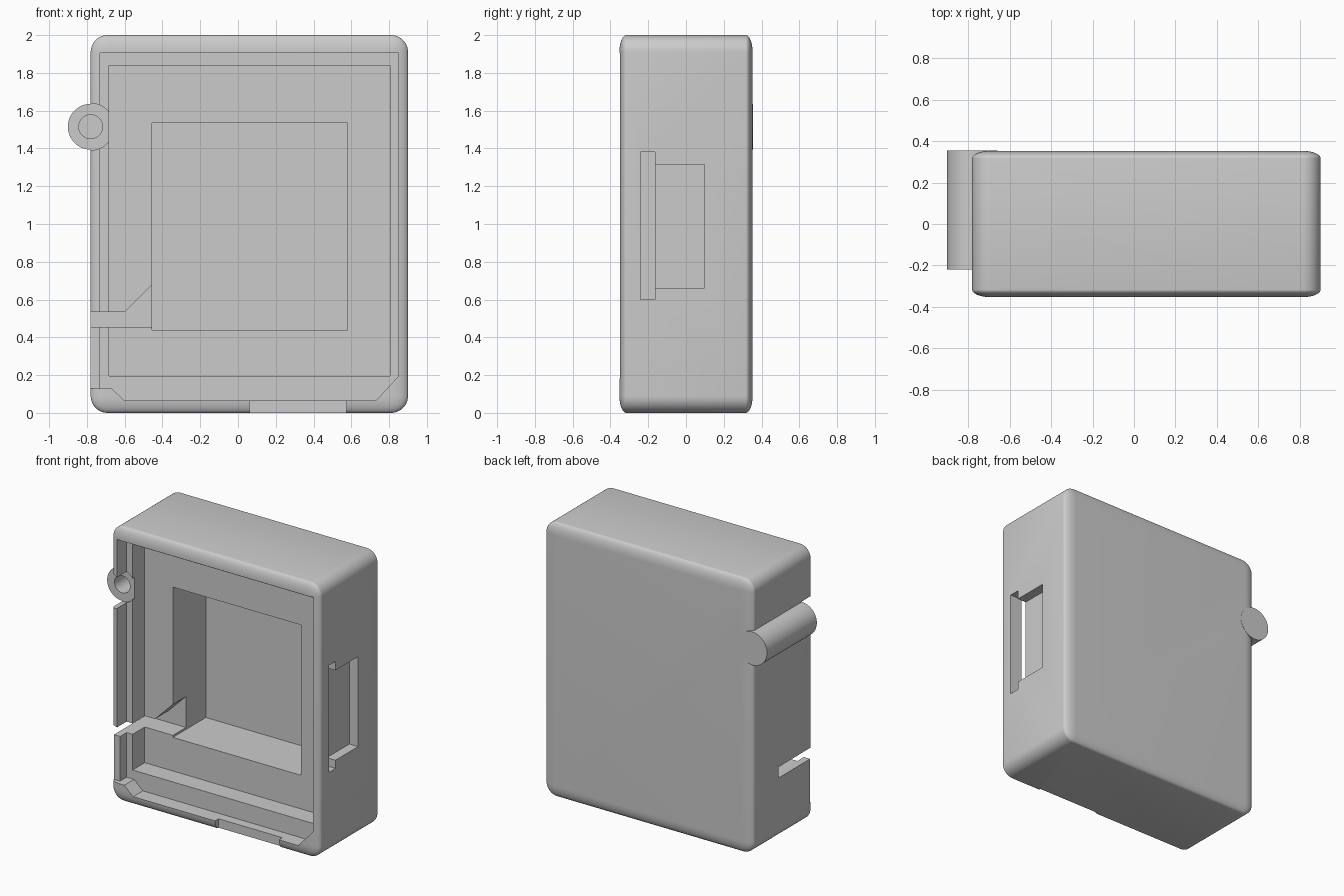
import bpy, bmesh, math

if "Cube" in bpy.data.objects:
    bpy.data.objects.remove(bpy.data.objects["Cube"])


def finish(bm, name):
    bmesh.ops.recalc_face_normals(bm, faces=bm.faces)
    mesh = bpy.data.meshes.new(name)
    bm.to_mesh(mesh)
    bm.free()
    obj = bpy.data.objects.new(name, mesh)
    bpy.context.collection.objects.link(obj)
    return obj


def prism(name, outline, y0, y1):
    """Extrude an x/z outline from y0 to y1."""
    bm = bmesh.new()
    face = bm.faces.new([bm.verts.new((x, y0, z)) for x, z in outline])
    new = bmesh.ops.extrude_face_region(bm, geom=[face])["geom"]
    bmesh.ops.translate(bm, vec=(0, y1 - y0, 0),
                        verts=[g for g in new if isinstance(g, bmesh.types.BMVert)])
    return finish(bm, name)


def block(name, x0, x1, y0, y1, z0, z1):
    return prism(name, [(x0, z0), (x1, z0), (x1, z1), (x0, z1)], y0, y1)


def peg(name, r, y0, y1, n=64):
    pts = [(-0.78 + r * math.cos(2 * math.pi * i / n),
            1.515 + r * math.sin(2 * math.pi * i / n)) for i in range(n)]
    return prism(name, pts, y0, y1)


def combine(target, tool, operation):
    mod = target.modifiers.new(tool.name, "BOOLEAN")
    mod.operation, mod.object, mod.solver = operation, tool, "EXACT"
    bpy.context.view_layer.objects.active = target
    bpy.ops.object.modifier_apply(modifier=mod.name)
    bpy.data.objects.remove(tool)


# Rounded shell: even bevel, then flattened in depth for shallow front/back fillets
squash = 0.4
bm = bmesh.new()
bmesh.ops.create_cube(bm, size=1)
bmesh.ops.scale(bm, vec=(1.68, 0.705 / squash, 2.0), verts=bm.verts)
bmesh.ops.bevel(bm, geom=bm.edges[:], offset=0.09, segments=10, profile=0.5, affect="EDGES")
bmesh.ops.scale(bm, vec=(1, squash, 1), verts=bm.verts)
bmesh.ops.translate(bm, vec=(0.06, 0, 1), verts=bm.verts)
case = finish(bm, "case_body")

# Side boss
combine(case, peg("side_boss", 0.121, -0.22, 0.3535), "UNION")

# Lid recess, main cavity and deep pocket, cable channel, side slot, notches
rim = [(-0.73, 1.905), (0.85, 1.905), (0.85, 0.195), (0.73, 0.065),
       (-0.60, 0.065), (-0.67, 0.13), (-0.73, 0.13)]
channel = [(-0.9, 0.455), (-0.4, 0.455), (-0.4, 0.735), (-0.6, 0.535), (-0.9, 0.535)]
cutters = [
    peg("boss_counterbore", 0.124, -0.5, -0.22),
    peg("boss_hole", 0.063, -0.5, 0.2),
    prism("lid_recess", rim, -0.5, -0.24),
    block("main_cavity", -0.682, 0.805, -0.5, -0.10, 0.195, 1.84),
    block("deep_pocket", -0.455, 0.58, -0.5, 0.28, 0.44, 1.535),
    prism("cable_channel", channel, -0.5, 0.05),
    block("side_slot", 0.79, 1.0, -0.24, -0.163, 0.60, 1.38),
    block("side_slot_recess", 0.83, 1.0, -0.2, 0.097, 0.66, 1.315),
    block("left_wall_relief", -0.9, -0.70, -0.5, -0.315, 0.13, 0.50),
    block("thumb_notch", 0.06, 0.575, -0.5, -0.31, -0.1, 0.10),
]
for cutter in cutters:
    combine(case, cutter, "DIFFERENCE")

bpy.ops.object.select_all(action="DESELECT")
case.select_set(True)
bpy.context.view_layer.objects.active = case
bpy.ops.object.shade_smooth_by_angle(angle=math.radians(30))
